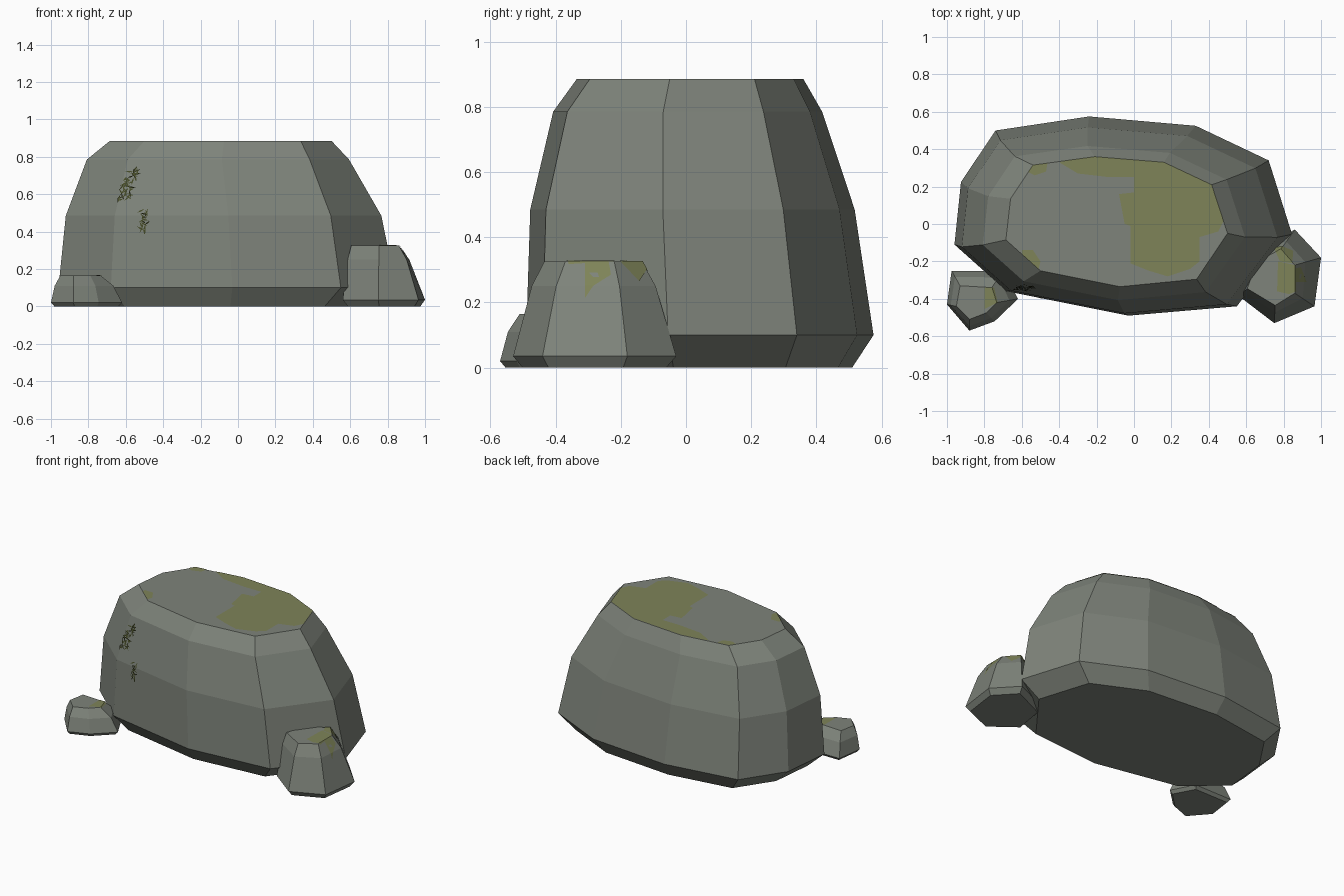
import bpy
import bmesh
import math
import random
from mathutils import Vector
from mathutils.bvhtree import BVHTree

random.seed(4)
cube = bpy.data.objects.get("Cube")
if cube:
    bpy.data.objects.remove(cube, do_unlink=True)


def material(name, color):
    mat = bpy.data.materials.new(name)
    mat.use_nodes = True
    mat.diffuse_color = (*color, 1)
    mat.node_tree.nodes["Principled BSDF"].inputs["Base Color"].default_value = (*color, 1)
    return mat


STONE = material("grey_stone", (0.21, 0.23, 0.197))
MOSS = material("olive_moss", (0.21, 0.23, 0.098))
IVY = material("dark_ivy", (0.06, 0.07, 0.02))


def make_object(name, bm, mat):
    mesh = bpy.data.meshes.new(name)
    bm.to_mesh(mesh)
    bm.free()
    mesh.materials.append(mat)
    obj = bpy.data.objects.new(name, mesh)
    bpy.context.collection.objects.link(obj)
    return obj


def make_rock(name, base, top, levels, foot_scale):
    """Loft rings between a wide base outline and a flat top outline.
    Each level is height, blend towards the base outline, sideways shift."""
    bm = bmesh.new()
    base = [Vector(p) for p in base]
    top = [Vector(p) for p in top]
    center = sum(base, Vector((0, 0))) / len(base)
    outlines = [(0, [center + (p - center) * foot_scale for p in base])]
    for height, blend, shift in levels:
        outlines.append((height, [t.lerp(b, blend) + Vector(shift) for b, t in zip(base, top)]))
    rings = [[bm.verts.new((p.x, p.y, z)) for p in pts] for z, pts in outlines]
    count = len(base)
    for low, high in zip(rings, rings[1:]):
        for i in range(count):
            j = (i + 1) % count
            bm.faces.new((low[i], low[j], high[j], high[i]))
    bm.faces.new(rings[0])
    bm.faces.new(rings[-1])
    bmesh.ops.recalc_face_normals(bm, faces=bm.faces)
    return make_object(name, bm, STONE)


def make_moss(name, rock, outline, min_slope):
    """Thin moss skin: the rock's upper faces trimmed to a convex outline."""
    bm = bmesh.new()
    bm.from_mesh(rock.data)
    bm.normal_update()
    steep = [f for f in bm.faces if f.normal.z < min_slope]
    bmesh.ops.delete(bm, geom=steep, context="FACES")
    pts = [Vector((x, y, 0)) for x, y in outline]
    middle = sum(pts, Vector()) / len(pts)
    for a, b in zip(pts, pts[1:] + pts[:1]):
        out = (b - a).cross(Vector((0, 0, 1)))
        if out.dot(middle - a) > 0:
            out.negate()
        geom = bm.verts[:] + bm.edges[:] + bm.faces[:]
        bmesh.ops.bisect_plane(bm, geom=geom, plane_co=a, plane_no=out, clear_outer=True)
    bm.normal_update()
    for v in bm.verts:
        v.co += v.normal * 0.003
    make_object(name, bm, MOSS)


def make_ivy(name, rock, start, end, spread, count):
    """Tangle of narrow leaves pressed against the front wall of a rock."""
    source = bmesh.new()
    source.from_mesh(rock.data)
    tree = BVHTree.FromBMesh(source)
    source.free()
    bm = bmesh.new()
    for i in range(count):
        spot = Vector(start).lerp(Vector(end), i / (count - 1))
        spot.x += random.uniform(-spread, spread)
        angle = random.uniform(0, math.pi)
        along = Vector((math.cos(angle), math.sin(angle))) * random.uniform(0.013, 0.024)
        across = Vector((-along.y, along.x)).normalized() * 0.004
        lift = random.uniform(0.004, 0.009)
        verts = []
        for offset in (along, across, -along, -across):
            p = spot + offset
            hit = tree.ray_cast(Vector((p.x, -2, p.y)), Vector((0, 1, 0)))
            verts.append(bm.verts.new(hit[0] + hit[1] * lift))
        bm.faces.new(verts)
    bm.normal_update()
    for f in bm.faces:
        if f.normal.y > 0:
            f.normal_flip()
    make_object(name, bm, IVY)


# Large boulder
boulder = make_rock(
    "boulder",
    [(-.24, .575), (.33, .525), (.72, .34), (.845, -.055), (.55, -.44),
     (-.03, -.49), (-.68, -.36), (-.96, -.11), (-.925, .225), (-.74, .5)],
    [(-.21, .36), (.16, .33), (.415, .21), (.5, -.05), (.335, -.295),
     (-.075, -.335), (-.5, -.25), (-.685, -.085), (-.66, .135), (-.54, .315)],
    [(.1, 1, (0, 0)), (.485, .81, (-.013, -.017)),
     (.785, .35, (-.027, -.018)), (.885, 0, (0, 0))],
    .87)

# Small stone on the model's left
left_stone = make_rock(
    "left_stone",
    [(.86, -.03), (1, -.18), (.965, -.44), (.75, -.53), (.56, -.385), (.6, -.15)],
    [(.785, -.135), (.86, -.22), (.86, -.37), (.755, -.435), (.605, -.345), (.66, -.2)],
    [(.035, 1, (0, 0)), (.25, .4, (0, 0)), (.325, 0, (0, 0))],
    .88)

# Small stone on the model's right
right_stone = make_rock(
    "right_stone",
    [(-1, -.43), (-.88, -.57), (-.745, -.52), (-.62, -.4), (-.7, -.25), (-.975, -.25)],
    [(-.95, -.44), (-.88, -.51), (-.79, -.475), (-.735, -.42), (-.76, -.34), (-.93, -.33)],
    [(.02, 1, (0, 0)), (.11, .6, (0, 0)), (.165, 0, (0, 0))],
    .9)

# Moss on the boulder's flat top
boulder_moss = {
    "back_strip": [(-.4, .33), (-.21, .38), (.01, .36), (.01, .25), (-.13, .25), (-.3, .27)],
    "broad": [(0, .4), (.16, .4), (.45, .21), (.48, .02), (.45, -.04), (.35, -.07), (0, 0)],
    "edge": [(-.05, 0), (-.08, .16), (.01, .17), (.01, -.02)],
    "front": [(-.02, .03), (.35, -.06), (.35, -.2), (.3, -.24), (.18, -.28), (.08, -.25), (-.02, -.21)],
    "back_corner": [(-.58, .34), (-.46, .34), (-.47, .28), (-.53, .26), (-.57, .28)],
    "front_corner": [(-.6, -.14), (-.54, -.14), (-.5, -.2), (-.51, -.24), (-.6, -.2)],
}
for part, outline in boulder_moss.items():
    make_moss("boulder_moss_" + part, boulder, outline, .95)

# Moss on the small stones, spilling over their rims
left_moss = {
    "back": [(.75, -.13), (.79, -.12), (.85, -.145), (.845, -.21), (.78, -.2)],
    "strip": [(.77, -.2), (.86, -.22), (.865, -.36), (.83, -.375), (.765, -.36)],
    "rim": [(.85, -.24), (.89, -.23), (.92, -.31), (.85, -.31)],
}
for part, outline in left_moss.items():
    make_moss("left_stone_moss_" + part, left_stone, outline, .3)
make_moss("right_stone_moss", right_stone,
          [(-.8, -.34), (-.75, -.34), (-.73, -.42), (-.8, -.455)], .3)

# Ivy tufts on the boulder's front
make_ivy("upper_ivy", boulder, (-.61, .57), (-.56, .73), .03, 48)
make_ivy("lower_ivy", boulder, (-.5, .4), (-.5, .51), .022, 20)
